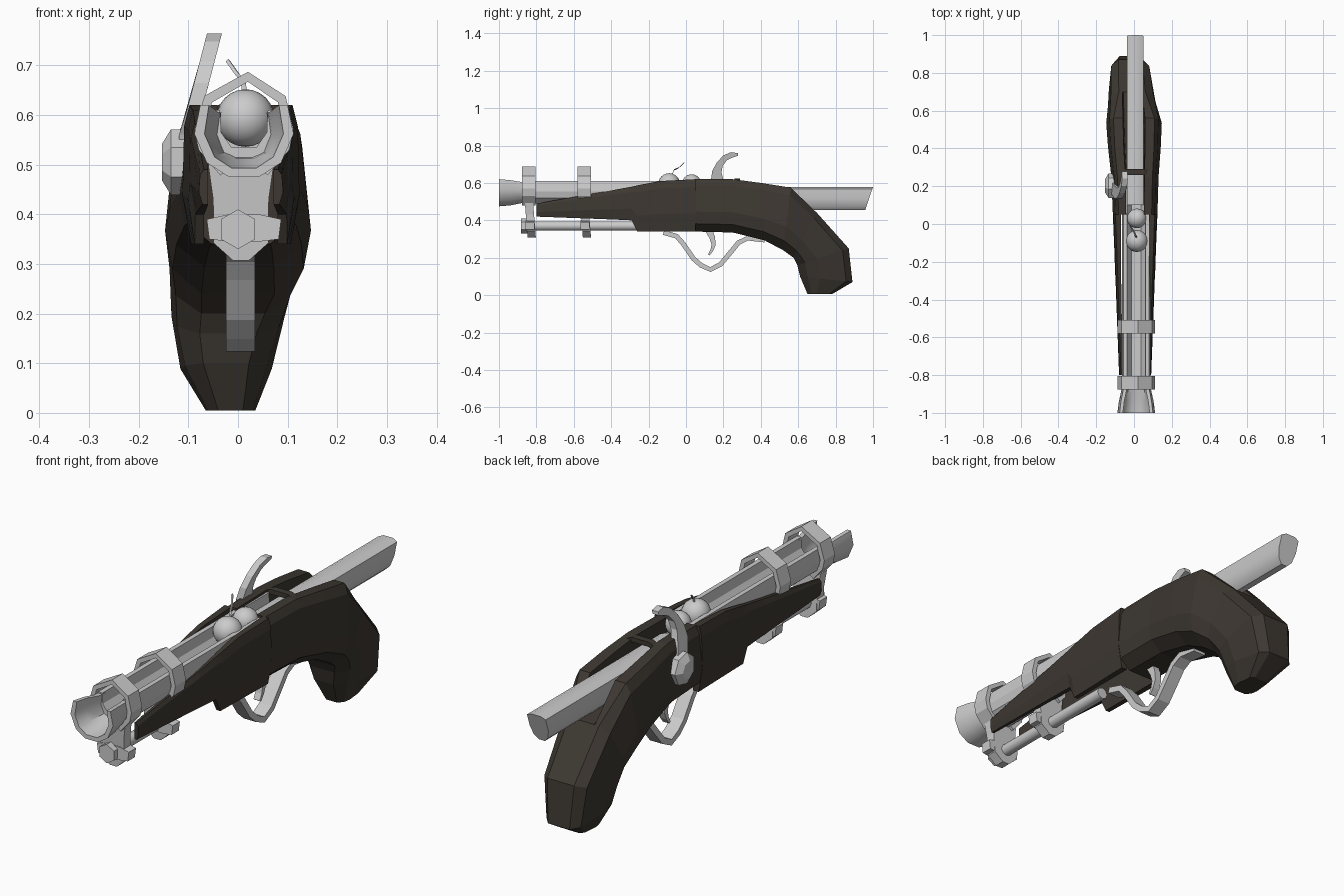
import bpy, bmesh, math
from mathutils import Vector

if "Cube" in bpy.data.objects:
    bpy.data.objects.remove(bpy.data.objects["Cube"])

CX = 0.012  # centre line of the metal work


def material(name, rgb):
    m = bpy.data.materials.new(name)
    m.diffuse_color = (*rgb, 1)
    m.use_nodes = True
    m.node_tree.nodes["Principled BSDF"].inputs["Base Color"].default_value = m.diffuse_color
    return m


STEEL = material("pale_steel", (0.6, 0.6, 0.6))
WOOD = material("dark_wood", (0.047, 0.039, 0.031))


def finish(name, bm, mat, smooth=None):
    bmesh.ops.recalc_face_normals(bm, faces=bm.faces)
    me = bpy.data.meshes.new(name)
    bm.to_mesh(me)
    bm.free()
    me.materials.append(mat)
    ob = bpy.data.objects.new(name, me)
    bpy.context.collection.objects.link(ob)
    if smooth:
        bpy.ops.object.select_all(action='DESELECT')
        ob.select_set(True)
        bpy.context.view_layer.objects.active = ob
        bpy.ops.object.shade_smooth_by_angle(angle=math.radians(smooth))
    return ob


def loft(name, rings, mat, smooth=None):
    """Skin a list of equal-length closed rings and cap the ends."""
    bm = bmesh.new()
    vs = [[bm.verts.new(p) for p in r] for r in rings]
    n = len(rings[0])
    for a, b in zip(vs, vs[1:]):
        for i in range(n):
            j = (i + 1) % n
            bm.faces.new((a[i], a[j], b[j], b[i]))
    bm.faces.new(vs[0][::-1])
    bm.faces.new(vs[-1])
    return finish(name, bm, mat, smooth)


def ribbon(path, thick):
    """Thicken an open 2D path into a closed outline."""
    pts = [Vector(p) for p in path]
    if not isinstance(thick, (list, tuple)):
        thick = [thick] * len(pts)
    left, right = [], []
    for i, p in enumerate(pts):
        d = (pts[min(i + 1, len(pts) - 1)] - pts[max(i - 1, 0)]).normalized()
        nrm = Vector((-d.y, d.x)) * thick[i] / 2
        left.append(p + nrm)
        right.append(p - nrm)
    return left + right[::-1]


def extrude_x(name, outline, x0, x1, mat, smooth=None):
    return loft(name, [[(x, y, z) for y, z in outline] for x in (x0, x1)], mat, smooth)


def extrude_y(name, outline, y0, y1, mat, smooth=None):
    return loft(name, [[(CX + x, y, z) for x, z in outline] for y in (y0, y1)], mat, smooth)


def mirrored(half):
    return half + [(-x, z) for x, z in half[::-1]]


def prism(name, sides, stations, x, z, mat, smooth=None, turn=0.0):
    """Round bar along y from (y, radius) stations."""
    ring = [(math.cos(math.tau * i / sides + turn), math.sin(math.tau * i / sides + turn))
            for i in range(sides)]
    return loft(name, [[(x + r * c, y, z + r * s) for c, s in ring] for y, r in stations], mat, smooth)


# Fore-stock cheeks: y, bottom z, top z, widest x, inner x
cheeks = [(-0.80, 0.42, 0.49, 0.085, 0.066), (-0.40, 0.405, 0.56, 0.100, 0.072),
          (-0.29, 0.40, 0.58, 0.104, 0.074), (-0.26, 0.34, 0.587, 0.106, 0.074),
          (-0.14, 0.34, 0.61, 0.110, 0.074), (0.05, 0.34, 0.62, 0.118, 0.074)]
for side, label in ((-1, "left"), (1, "right")):
    rings = []
    for y, zb, zt, w, xi in cheeks:
        h = zt - zb
        rings.append([(0.006 + side * x, y, z) for x, z in (
            (xi, zb), (xi + (w - xi) * 0.6, zb), (w, zb + h * 0.35),
            (w * 0.97, zb + h * 0.85), (w * 0.88, zt), (xi, zt))])
    loft("fore_stock_" + label, rings, WOOD)

# Stock and grip: bottom (y, z), top (y, z), centre x, half width, groove depth fraction
sections = [((0.05, 0.34), (0.05, 0.62), 0.006, 0.118, 0.62),
            ((0.25, 0.335), (0.25, 0.62), 0.005, 0.125, 0.60),
            ((0.42, 0.293), (0.40, 0.60), 0.002, 0.140, 0.48),
            ((0.52, 0.24), (0.56, 0.575), 0.0, 0.147, 0.33),
            ((0.575, 0.20), (0.70, 0.44), -0.010, 0.128, 0.0),
            ((0.595, 0.16), (0.87, 0.25), -0.020, 0.114, 0.0),
            ((0.61, 0.10), (0.89, 0.07), -0.024, 0.092, 0.0),
            ((0.65, 0.005), (0.78, 0.005), -0.015, 0.050, 0.0)]
rings = []
for b, t, cx, w, g in sections:
    b, t = Vector(b), Vector(t)
    gx = min(0.062, w * 0.4)
    half = [(w * 0.5, 0), (w * 0.9, 0.15), (w, 0.38), (w * 0.88, 0.88),
            (w * 0.74 if g else w * 0.55, 1), (gx, 1), (gx * 0.9, 1 - g)]
    rings.append([(cx + x, *b.lerp(t, k)) for x, k in mirrored(half)])
loft("stock_and_grip", rings, WOOD)

# Wooden bridge over the rear rod
extrude_y("stock_bridge", ribbon([(-0.07, 0.60), (-0.04, 0.615), (0.04, 0.615), (0.07, 0.60)], 0.02),
          0.26, 0.29, WOOD)

# Open-topped barrel
trough = mirrored([(0.030, 0.49), (0.066, 0.52), (0.075, 0.555), (0.068, 0.61),
                   (0.048, 0.61), (0.046, 0.565), (0.025, 0.535)])
extrude_y("barrel", trough, -0.86, 0.26, STEEL)

# Flared muzzle: y, outer half width, bottom z, top z, wall
rings = []
for y, w, zb, zt, wall in ((-0.84, 0.075, 0.495, 0.605, 0.022), (-0.88, 0.079, 0.492, 0.605, 0.020),
                           (-0.94, 0.092, 0.48, 0.615, 0.018), (-1.0, 0.10, 0.475, 0.62, 0.018)):
    h, v = zt - zb, w - wall
    half = [(w * 0.3, zb), (w * 0.75, zb + h * 0.2), (w, zb + h * 0.6), (w * 0.88, zt),
            (v * 0.86, zt), (v * 0.97, zb + h * 0.6), (v * 0.72, zb + h * 0.28), (v * 0.3, zb + wall)]
    rings.append([(CX + x, y, z) for x, z in mirrored(half)])
loft("muzzle", rings, STEEL, 35)

# Barrel bands with the hanging brackets that carry the ramrod
arch = [(-0.04, 0.485), (-0.083, 0.535), (-0.09, 0.57), (-0.072, 0.632), (0.008, 0.677),
        (0.076, 0.632), (0.09, 0.57), (0.083, 0.535), (0.04, 0.485)]
bracket = mirrored([(0.016, 0.307), (0.055, 0.342), (0.056, 0.43), (0.066, 0.50)])
for y, label in ((-0.84, "front"), (-0.545, "rear")):
    extrude_y(label + "_band", ribbon(arch, 0.02), y - 0.036, y + 0.036, STEEL)
    loft(label + "_bracket", [[(CX - 0.006 + x, yy + (0.5 - z) * 0.08, z) for x, z in bracket]
                             for yy in (y - 0.022, y + 0.022)], STEEL)
    extrude_y(label + "_bracket_lugs", mirrored([(0.03, 0.345), (0.07, 0.35), (0.075, 0.39), (0.03, 0.40)]),
              y - 0.018, y + 0.03, STEEL)

# Ramrod
prism("ramrod", 8, [(-0.86, 0.025), (-0.20, 0.025)], 0.0, 0.37, STEEL, 50)
prism("ramrod_head", 6, [(-0.883, 0.04), (-0.845, 0.04)], 0.0, 0.37, STEEL, turn=math.pi / 6)

# Long rear rod with a slanted end
bar = mirrored([(0.014, 0.455), (0.034, 0.475), (0.044, 0.515), (0.044, 0.567), (0.022, 0.577)])
loft("rear_rod", [[(CX - 0.005 + x, y, z) for x, z in bar] for y in (0.10,)] +
     [[(CX - 0.005 + x, 0.958 + (z - 0.455) * 0.34, z) for x, z in bar]], STEEL, 40)

# Two round shots lying in the barrel
for label, y, r in (("front_shot", -0.09, 0.058), ("rear_shot", 0.03, 0.052)):
    bm = bmesh.new()
    bmesh.ops.create_uvsphere(bm, u_segments=20, v_segments=12, radius=r)
    bmesh.ops.translate(bm, verts=bm.verts, vec=(CX + 0.003, y, 0.594))
    finish(label, bm, STEEL, 60)

# Fuse between the shots
fuse = [(0.014, -0.075, 0.64), (0.010, -0.065, 0.67), (0.0, -0.04, 0.68), (-0.020, -0.01, 0.708)]
loft("fuse", [[(x + 0.005 * math.cos(a), y + 0.003 * math.sin(a), z + 0.005 * math.sin(a))
               for a in (0, math.pi / 2, math.pi, math.pi * 1.5)] for x, y, z in fuse], STEEL)

# Trigger guard and trigger
guard = [(-0.12, 0.335), (-0.05, 0.315), (-0.015, 0.275), (0.04, 0.195), (0.08, 0.160), (0.13, 0.137),
         (0.185, 0.165), (0.235, 0.225), (0.28, 0.28), (0.33, 0.305), (0.42, 0.295)]
extrude_x("trigger_guard", ribbon(guard, 0.026), -0.024, 0.034, STEEL)
extrude_x("trigger", ribbon([(0.115, 0.36), (0.14, 0.31), (0.148, 0.27), (0.138, 0.24), (0.122, 0.215)],
                            [0.04, 0.03, 0.022, 0.016, 0.01]), -0.010, 0.020, STEEL)

# Lock wheel and curved hammer on the left
loft("lock_wheel", [[(x, 0.2 + r * math.cos(a), 0.505 + r * math.sin(a))
                     for a in [math.tau * i / 7 for i in range(7)]]
                    for x, r in ((-0.09, 0.068), (-0.135, 0.068), (-0.153, 0.038))], STEEL)
hammer = extrude_x("hammer", ribbon(
    [(0.20, 0.51), (0.185, 0.57), (0.165, 0.62), (0.165, 0.66), (0.18, 0.70), (0.21, 0.735),
     (0.245, 0.75), (0.278, 0.752)], [0.06, 0.06, 0.065, 0.05, 0.036, 0.032, 0.03, 0.014]),
    -0.122, -0.092, STEEL)
for v in hammer.data.vertices:  # lean in towards the barrel
    v.co.x += 0.022 * min(1, max(0, (v.co.z - 0.55) / 0.07)) + 0.26 * max(0, v.co.z - 0.62)
